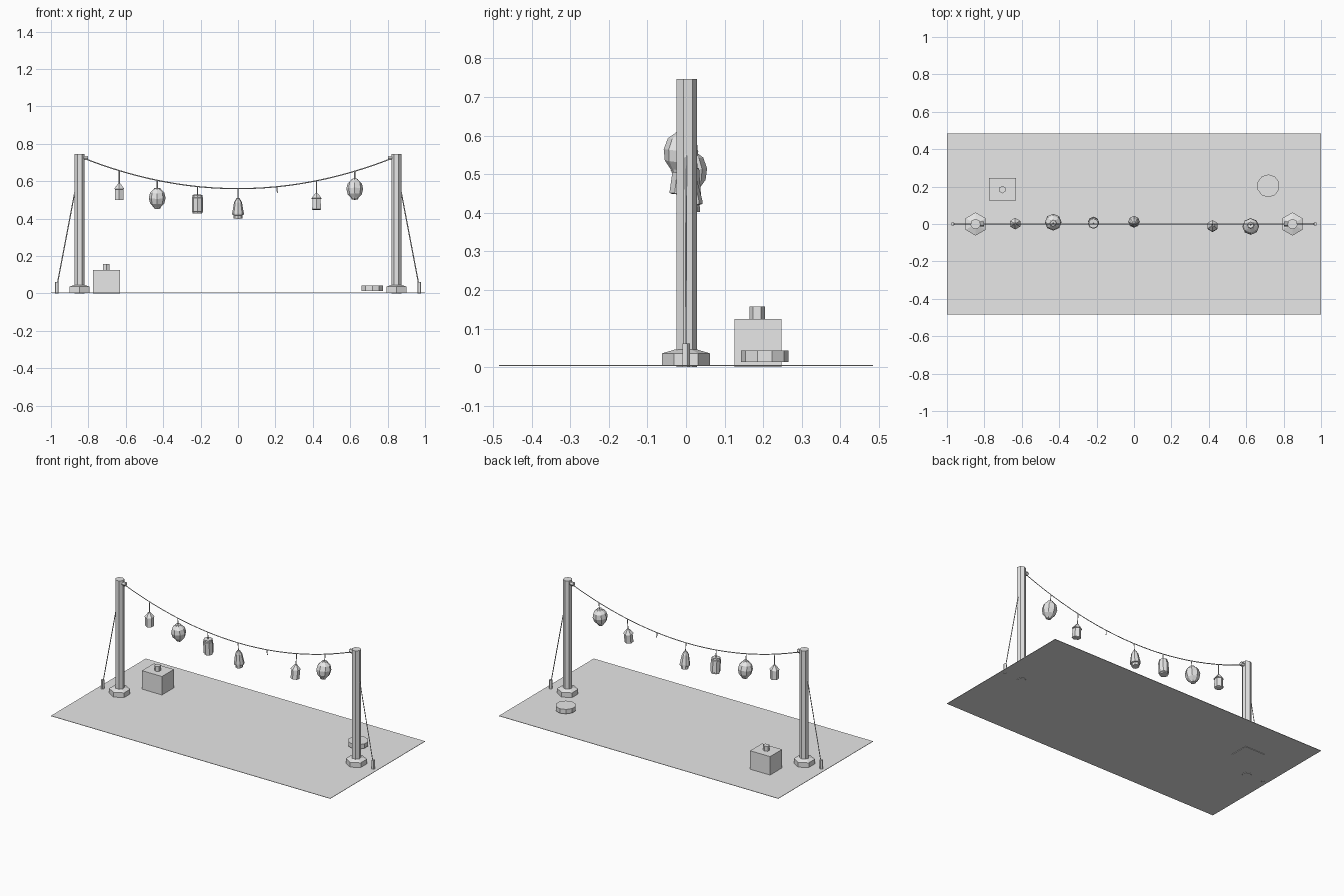
import bpy, math
from mathutils import Matrix, Vector

if "Cube" in bpy.data.objects:
    bpy.data.objects.remove(bpy.data.objects["Cube"], do_unlink=True)

grey = bpy.data.materials.new("plain_grey")
grey.use_nodes = True
grey.diffuse_color = (0.8, 0.8, 0.8, 1)
grey.node_tree.nodes["Principled BSDF"].inputs["Base Color"].default_value = (0.8, 0.8, 0.8, 1)


def finish(name, verts, faces, matrix=Matrix()):
    mesh = bpy.data.meshes.new(name)
    mesh.from_pydata([matrix @ Vector(v) for v in verts], [], faces)
    mesh.materials.append(grey)
    obj = bpy.data.objects.new(name, mesh)
    bpy.context.collection.objects.link(obj)
    return obj


def lathe(name, profile, sides, matrix=Matrix()):
    """Faceted solid of revolution; profile is (radius, z) from bottom to top."""
    verts, faces = [], []
    for r, z in profile:
        for i in range(sides):
            a = math.tau * i / sides
            verts.append((-r * math.sin(a), r * math.cos(a), z))
    for k in range(len(profile) - 1):
        for i in range(sides):
            j = (i + 1) % sides
            faces.append((k * sides + i, k * sides + j,
                          (k + 1) * sides + j, (k + 1) * sides + i))
    faces.append(tuple(reversed(range(sides))))
    faces.append(tuple(range(len(verts) - sides, len(verts))))
    return finish(name, verts, faces, matrix)


def box(name, low, high):
    verts = [(x, y, z) for x in (low[0], high[0])
             for y in (low[1], high[1]) for z in (low[2], high[2])]
    faces = [(0, 1, 3, 2), (4, 6, 7, 5), (0, 4, 5, 1),
             (2, 3, 7, 6), (0, 2, 6, 4), (1, 5, 7, 3)]
    return finish(name, verts, faces)


def wire(name, points, radius=0.003):
    curve = bpy.data.curves.new(name, "CURVE")
    curve.dimensions = "3D"
    curve.bevel_depth = radius
    curve.bevel_resolution = 0
    curve.use_fill_caps = True
    spline = curve.splines.new("POLY")
    spline.points.add(len(points) - 1)
    for p, co in zip(spline.points, points):
        p.co = (*co, 1)
    curve.materials.append(grey)
    obj = bpy.data.objects.new(name, curve)
    bpy.context.collection.objects.link(obj)
    return obj


def at(x, y, z):
    return Matrix.Translation((x, y, z))


def cable_height(x):
    return 0.56 + 0.157 * (x / 0.81) ** 2


# Ground sheet
box("ground", (-1, -0.485, 0.003), (1, 0.485, 0.0055))

# Posts with footings, hooks, guy lines and stakes
for side, s in (("right", -1), ("left", 1)):
    x = 0.847 * s
    lathe(side + "_post", [(0.028, 0), (0.028, 0.746)], 7, at(x, 0, 0))
    lathe(side + "_footing", [(0.062, 0.004), (0.062, 0.036), (0.028, 0.046)], 6, at(x, 0, 0))
    lathe(side + "_hook", [(0.013, -0.012), (0.013, 0.012)], 6,
          at(0.814 * s, 0, 0.724) @ Matrix.Rotation(math.pi / 2, 4, "Y"))
    lathe(side + "_stake", [(0.011, 0), (0.011, 0.062)], 5, at(0.969 * s, 0, 0))
    wire(side + "_guy_line", [(0.87 * s, 0, 0.555), (0.967 * s, 0, 0.045)])

# Sagging cable
wire("cable", [(0.81 * i / 12, 0, cable_height(0.81 * i / 12)) for i in range(-12, 13)])

# Lantern shapes, measured down from their top
house = [(0.022, -0.088), (0.027, -0.086), (0.025, -0.03), (0.031, -0.028), (0.008, 0)]
globe = [(0.016, -0.11), (0.02, -0.102), (0.038, -0.082), (0.045, -0.053),
         (0.038, -0.024), (0.02, -0.007), (0.016, 0)]
drum = [(0.026, -0.098), (0.026, -0.09), (0.03, -0.088), (0.03, -0.014),
        (0.026, -0.012), (0.026, 0)]
bell = [(0.023, -0.108), (0.023, -0.09), (0.031, -0.088), (0.031, -0.078),
        (0.026, -0.05), (0.021, -0.02), (0.009, 0)]

# Lanterns: name, x, shape, sides, hanging length, sway in degrees
lanterns = [
    ("house_lantern_right", -0.635, house, 6, 0.07, 1),
    ("globe_lantern_right", -0.432, globe, 8, 0.042, 6),
    ("drum_lantern", -0.217, drum, 8, 0.045, 4),
    ("bell_lantern", 0, bell, 8, 0.052, 5),
    ("house_lantern_left", 0.42, house, 6, 0.068, -6),
    ("globe_lantern_left", 0.624, globe, 8, 0.042, -8),
]
for name, x, shape, sides, drop, sway in lanterns:
    pivot = at(x, 0, cable_height(x)) @ Matrix.Rotation(math.radians(sway), 4, "X")
    lathe(name, shape, sides, pivot @ at(0, 0, -drop))
    wire(name + "_hanger", [(0, 0, 0), (0, 0, -drop - 0.004)]).matrix_world = pivot

# Empty hanger
top = cable_height(0.208)
wire("empty_hanger", [(0.208, 0, top), (0.208, 0, top - 0.02), (0.212, 0, top - 0.032)], 0.0025)

# Crate with a knob
box("crate", (-0.775, 0.125, 0), (-0.632, 0.247, 0.125))
lathe("crate_knob", [(0.02, 0.12), (0.02, 0.157)], 6, at(-0.704, 0.184, 0))

# Round slab
lathe("round_slab", [(0.061, 0.014), (0.061, 0.043)], 10, at(0.718, 0.204, 0))
